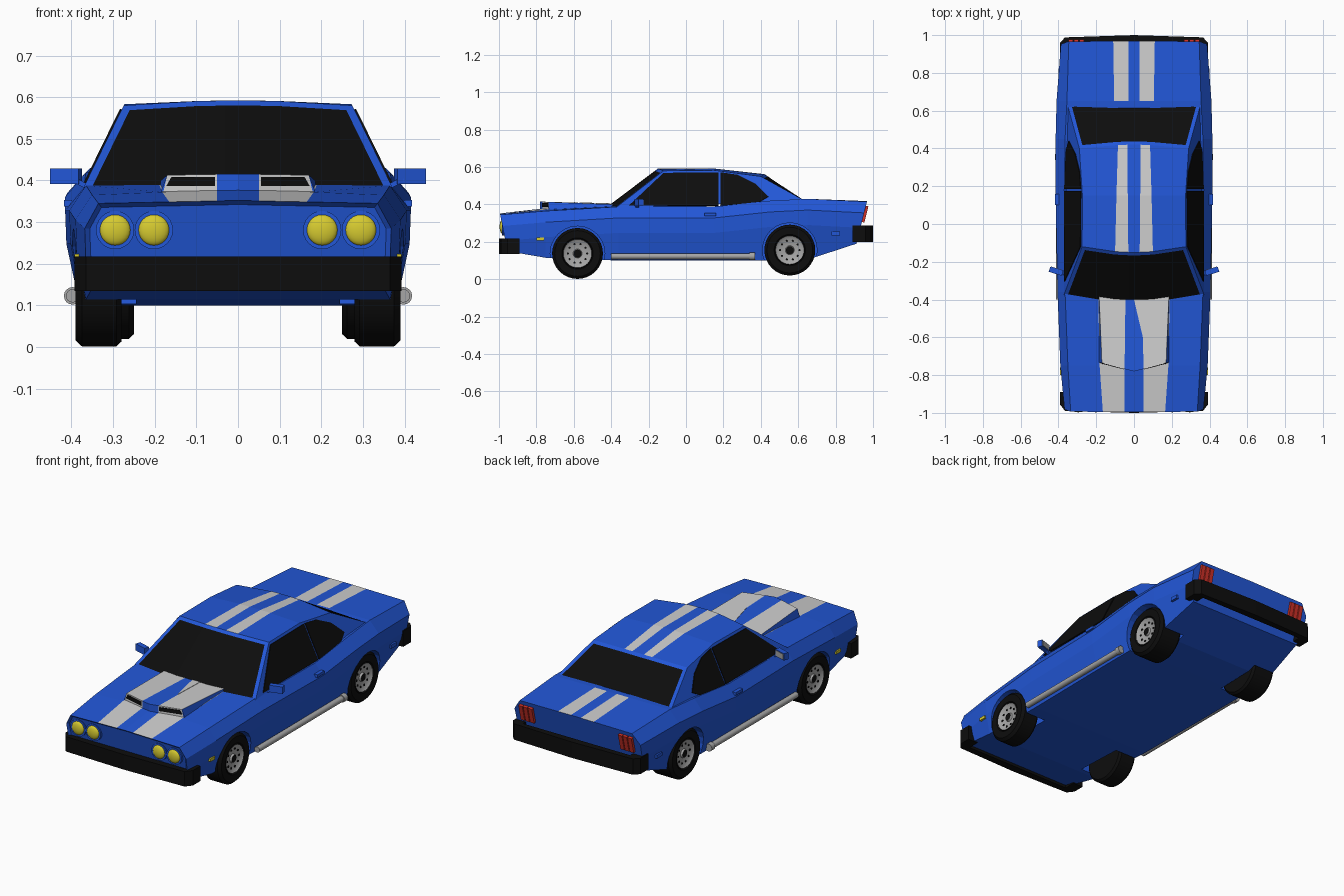
import bpy, bmesh, math
from mathutils import Matrix, Vector

if "Cube" in bpy.data.objects:
    bpy.data.objects.remove(bpy.data.objects["Cube"])

def material(name, rgb):
    m = bpy.data.materials.new(name)
    m.diffuse_color = (*rgb, 1)
    m.use_nodes = True
    m.node_tree.nodes["Principled BSDF"].inputs["Base Color"].default_value = m.diffuse_color
    return m

BLUE = material("blue_paint", (0.016, 0.095, 0.68))
WHITE = material("white_stripe", (0.62, 0.62, 0.62))
BLACK = material("black", (0.004, 0.004, 0.004))
GREY = material("grey_metal", (0.38, 0.38, 0.38))
YELLOW = material("yellow_lamp", (0.68, 0.60, 0.03))
RED = material("red_lamp", (0.62, 0.03, 0.02))

def finish(bm, name, mats, smooth=False):
    bmesh.ops.recalc_face_normals(bm, faces=bm.faces)
    me = bpy.data.meshes.new(name)
    bm.to_mesh(me)
    bm.free()
    for m in mats:
        me.materials.append(m)
    ob = bpy.data.objects.new(name, me)
    bpy.context.collection.objects.link(ob)
    if smooth:
        bpy.ops.object.select_all(action='DESELECT')
        ob.select_set(True)
        bpy.context.view_layer.objects.active = ob
        bpy.ops.object.shade_smooth_by_angle(angle=math.radians(35))
    return ob

def loft(rows, rule, caps=(), side=False):
    """Skin half cross-sections and mirror them across x = 0."""
    bm = bmesh.new()
    for s in (1, -1):
        g = [[bm.verts.new((s * x, y, z)) for x, y, z in r] for r in rows]
        for i in range(len(g) - 1):
            for j in range(len(g[0]) - 1):
                f = bm.faces.new((g[i][j], g[i][j+1], g[i+1][j+1], g[i+1][j]))
                f.material_index = rule(i, j)
        for k, idx in caps:
            bm.faces.new(g[k]).material_index = idx
        if side:
            bm.faces.new([r[-1] for r in g])
    bmesh.ops.remove_doubles(bm, verts=bm.verts, dist=1e-4)
    bmesh.ops.recalc_face_normals(bm, faces=bm.faces)
    return bm

def inset(bm, idx, thickness, depth, ring, inner):
    faces = [f for f in bm.faces if f.material_index == idx]
    r = bmesh.ops.inset_region(bm, faces=faces, thickness=thickness, depth=depth, use_even_offset=True)
    for f in faces:
        f.material_index = inner
    for f in r['faces']:
        f.material_index = ring

def box(name, c, size, mat, rot=(0, 0, 0)):
    bm = bmesh.new()
    bmesh.ops.create_cube(bm, size=1, matrix=Matrix.Diagonal((*size, 1)))
    ob = finish(bm, name, [mat])
    ob.location, ob.rotation_euler = c, rot
    return ob

def cyl(bm, c, r, depth, axis, seg=32, r2=None):
    rot = Matrix.Rotation(math.pi / 2, 4, 'Y' if axis == 'X' else 'X')
    bmesh.ops.create_cone(bm, cap_ends=True, segments=seg, radius1=r, radius2=r if r2 is None else r2,
                          depth=depth, matrix=Matrix.Translation(c) @ rot)

def plate(name, pts, mat, push):
    """Thin flat panel, thickened along push."""
    bm = bmesh.new()
    f = bm.faces.new([bm.verts.new(p) for p in pts])
    r = bmesh.ops.extrude_face_region(bm, geom=[f])
    bmesh.ops.translate(bm, vec=push, verts=[v for v in r['geom'] if isinstance(v, bmesh.types.BMVert)])
    return finish(bm, name, [mat])

# Body shell: y, bottom z, bottom x, widest x, shoulder z, shoulder x, centre z, stripe inner/outer x
stations = [(-.995, .15, .345, .368, .345, .335, .352, .05, .165),
            (-.75, .115, .365, .39, .365, .35, .38, .05, .182),
            (-.36, .10, .375, .405, .388, .365, .395, .045, .19),
            (.15, .10, .38, .415, .388, .37, .39, .03, .105),
            (.45, .10, .38, .415, .42, .365, .42, .03, .105),
            (.65, .105, .375, .41, .43, .355, .43, .03, .105),
            (.968, .19, .355, .387, .415, .345, .418, .03, .11)]
rows = []
for k, (y, zb, xb, xw, zs, xs, zc, si, so) in enumerate(stations):
    top = lambda x: zc + (zs - zc) * x / xs
    pts = [(0, zc), (si, top(si)), (so, top(so)), (xs, zs), (xw, zs - .06),
           (xw - .003, zs - .14), (xb, zb), (0, zb)]
    lean = .2 if k == 0 else -.25 if k == len(stations) - 1 else 0
    rows.append([(x, y + (zc - z) * lean, z) for x, z in pts])
bm = loft(rows, lambda i, j: int(j == 1 and i in (0, 1, 5)), caps=((0, 2), (-1, 0)))
inset(bm, 2, .012, -.01, 0, 0)
body = finish(bm, "body_shell", [BLUE, WHITE])

# Wheel arches cut from the shell
WHEELS = (("front", -.58, .138, .28), ("rear", .555, .156, .25))
bm = bmesh.new()
for _, wy, wz, _ in WHEELS:
    for s in (1, -1):
        cyl(bm, (s * .37, wy, wz), .146, .25, 'X', 24)
cutter = finish(bm, "arch_cutter", [BLUE])
cutter.hide_render = True
mod = body.modifiers.new("arches", 'BOOLEAN')
mod.object, mod.operation, mod.solver = cutter, 'DIFFERENCE', 'EXACT'
bpy.context.view_layer.objects.active = body
bpy.ops.object.modifier_apply(modifier=mod.name)
bpy.data.objects.remove(cutter)

# Cabin with inset windscreen and rear window, striped roof
side_x = lambda z: .37 - (z - .385) * .49
rows = []
for yc, ye, zc, ze, si, so in ((-.425, -.375, .385, .383, .03, .10), (-.15, -.12, .592, .58, .03, .10),
                               (.15, .15, .592, .583, .033, .093), (.42, .40, .562, .55, .035, .085),
                               (.625, .635, .42, .42, .035, .085)):
    xe = side_x(ze)
    rows.append([(x, yc + (ye - yc) * (x / xe) ** 2, zc + (ze - zc) * (x / xe) ** 2)
                 for x in (0, si, so, xe)])
bm = loft(rows, lambda i, j: 2 if i in (0, 3) else int(j == 1), side=True)
inset(bm, 2, .02, 0, 0, 2)
finish(bm, "cabin", [BLUE, WHITE, BLACK])

# Hood scoop
bm = loft([[(0, -.78, .36), (.05, -.768, .36), (.182, -.735, .36), (.19, -.733, .36)],
           [(0, -.78, .415), (.05, -.768, .415), (.17, -.735, .413), (.19, -.733, .36)],
           [(0, -.38, .403), (.045, -.38, .403), (.185, -.38, .40), (.19, -.38, .37)]],
          lambda i, j: int(j == 1))
finish(bm, "hood_scoop", [BLUE, WHITE])
plate("stripe_wedge", [(0, -.40, .404), (.047, -.40, .404), (.047, -.60, .410)], WHITE, (0, 0, .002))

# Bumpers: wrap-round prisms
def bumper(name, yc, yk, ys, ye, z0, z1):
    half = [(.365, yk), (.392, ys), (.392, ye), (.33, ye), (.33, ys)]
    bm = bmesh.new()
    for s in (1, -1):
        outline = [(0, yc)] + half + [(0, ys)]
        f = bm.faces.new([bm.verts.new((s * x, y, z0)) for x, y in outline])
        r = bmesh.ops.extrude_face_region(bm, geom=[f])
        bmesh.ops.translate(bm, vec=(0, 0, z1 - z0),
                            verts=[v for v in r['geom'] if isinstance(v, bmesh.types.BMVert)])
    finish(bm, name, [BLACK])
bumper("front_bumper", -1.0, -.99, -.955, -.89, .135, .218)
bumper("rear_bumper", 1.0, .988, .96, .89, .20, .288)

for s, tag in ((1, "right"), (-1, "left")):
    # Side windows
    for name, pts in (("door", [(-.305, .393), (-.12, .567), (.175, .57), (.175, .393)]),
                      ("quarter", [(.185, .393), (.185, .57), (.275, .557), (.37, .51), (.44, .44), (.385, .408)])):
        plate(f"{tag}_{name}_window", [(s * (side_x(z) - .002), y, z) for y, z in pts], BLACK, (s * .006, 0, .002))
    # Scoop openings
    plate(f"{tag}_scoop_opening", [(s * x, -.78 + .262 * x, z) for x, z in
          ((.055, .387), (.172, .387), (.16, .408), (.055, .408))], BLACK, (0, -.004, 0))
    # Headlights
    for n, x in (("inner", .202), ("outer", .295)):
        bm = bmesh.new()
        cyl(bm, (s * x, -.968, .281), .046, .03, 'Y', 24)
        finish(bm, f"{tag}_{n}_headlight_ring", [BLUE], True)
        bm = bmesh.new()
        bmesh.ops.create_uvsphere(bm, u_segments=24, v_segments=12, radius=.037,
                                  matrix=Matrix.Translation((s * x, -.982, .281)) @ Matrix.Diagonal((1, .4, 1, 1)))
        finish(bm, f"{tag}_{n}_headlight", [YELLOW], True)
    # Tail lights
    for k in range(3):
        box(f"{tag}_tail_light_{k+1}", (s * (.277 + .029 * k), .95, .35), (.024, .03, .09), RED, (-.245, 0, 0))
    # Side markers and door handle
    box(f"{tag}_front_marker", (s * .384, -.78, .215), (.016, .04, .016), YELLOW)
    box(f"{tag}_rear_marker", (s * .392, .80, .245), (.014, .045, .02), BLUE)
    box(f"{tag}_door_handle", (s * .408, .13, .345), (.02, .06, .016), BLUE)
    # Wing mirror
    box(f"{tag}_mirror", (s * .413, -.25, .41), (.072, .028, .038), BLUE, (0, 0, s * .3))
    box(f"{tag}_mirror_glass", (s * .410, -.236, .41), (.062, .004, .03), GREY, (0, 0, s * .3))
    box(f"{tag}_mirror_stalk", (s * .375, -.26, .392), (.05, .02, .012), BLUE, (0, -s * .5, 0))
    # Side exhaust
    bm = bmesh.new()
    cyl(bm, (s * .397, -.02, .123), .016, .76, 'Y', 16)
    cyl(bm, (s * .397, .355, .123), .021, .03, 'Y', 16)
    finish(bm, f"{tag}_side_exhaust", [GREY], True)

    # Wheels: spun tyre-and-rim profile (radius, x), hub first
    for n, wy, wz, xi in WHEELS:
        prof = [(0, .382), (.02, .382), (.024, .372), (.062, .376), (.076, .386), (.08, .38), (.084, .388),
                (.122, .39), (.136, .375), (.136, xi + .012), (.125, xi), (0, xi)]
        bm = bmesh.new()
        seg = 32
        rings = [[bm.verts.new((s * x, wy + r * math.cos(a), wz + r * math.sin(a)))
                  for a in (2 * math.pi * k / seg for k in range(seg))] for r, x in prof]
        for i in range(len(rings) - 1):
            for k in range(seg):
                q = (k + 1) % seg
                f = bm.faces.new((rings[i][k], rings[i][q], rings[i+1][q], rings[i+1][k]))
                f.material_index = int(1 <= i <= 3)
        bmesh.ops.remove_doubles(bm, verts=bm.verts, dist=1e-5)
        finish(bm, f"{tag}_{n}_wheel", [BLACK, GREY], True)
        # Rim slots
        bm = bmesh.new()
        for k in range(10):
            a = math.tau * k / 10
            cyl(bm, (s * .374, wy + .052 * math.cos(a), wz + .052 * math.sin(a)), .006, .008, 'X', 8)
        finish(bm, f"{tag}_{n}_rim_slots", [BLACK])
